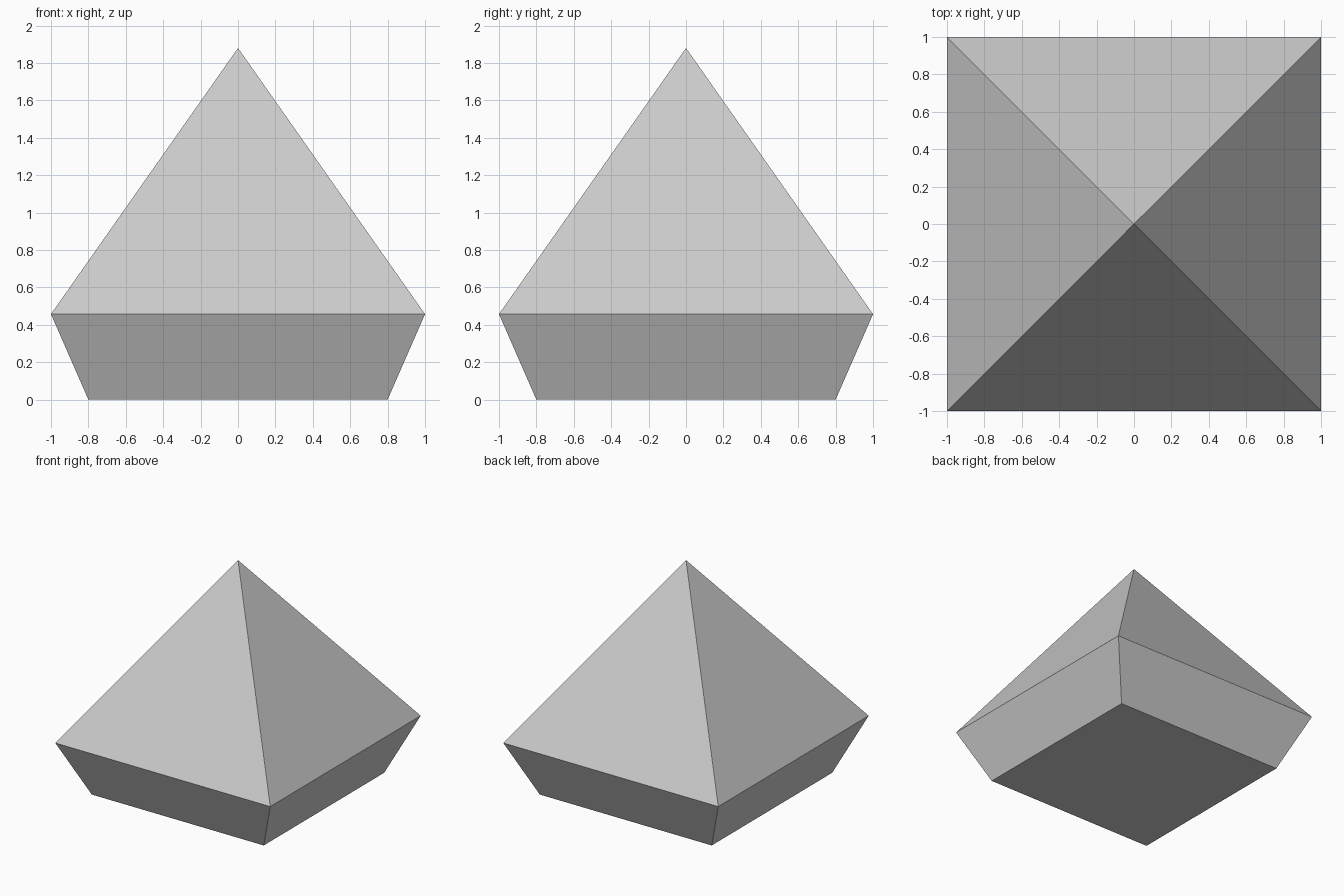
import bpy
import bmesh

if "Cube" in bpy.data.objects:
    bpy.data.objects.remove(bpy.data.objects["Cube"])

# Square rings from bottom to girdle: (half width, height), then the apex height
RINGS = [(0.8, 0.0), (1.0, 0.457)]
APEX_Z = 1.88
CORNERS = [(-1, -1), (1, -1), (1, 1), (-1, 1)]

bm = bmesh.new()
base, girdle = [[bm.verts.new((x * r, y * r, z)) for x, y in CORNERS] for r, z in RINGS]
apex = bm.verts.new((0, 0, APEX_Z))

# Flat underside
bm.faces.new(base[::-1])

# Flared lower sides and pyramid top
for i in range(4):
    j = (i + 1) % 4
    bm.faces.new((base[i], base[j], girdle[j], girdle[i]))
    bm.faces.new((girdle[i], girdle[j], apex))

mesh = bpy.data.meshes.new("faceted_gem")
bm.to_mesh(mesh)
bm.free()
bpy.context.collection.objects.link(bpy.data.objects.new("faceted_gem", mesh))
